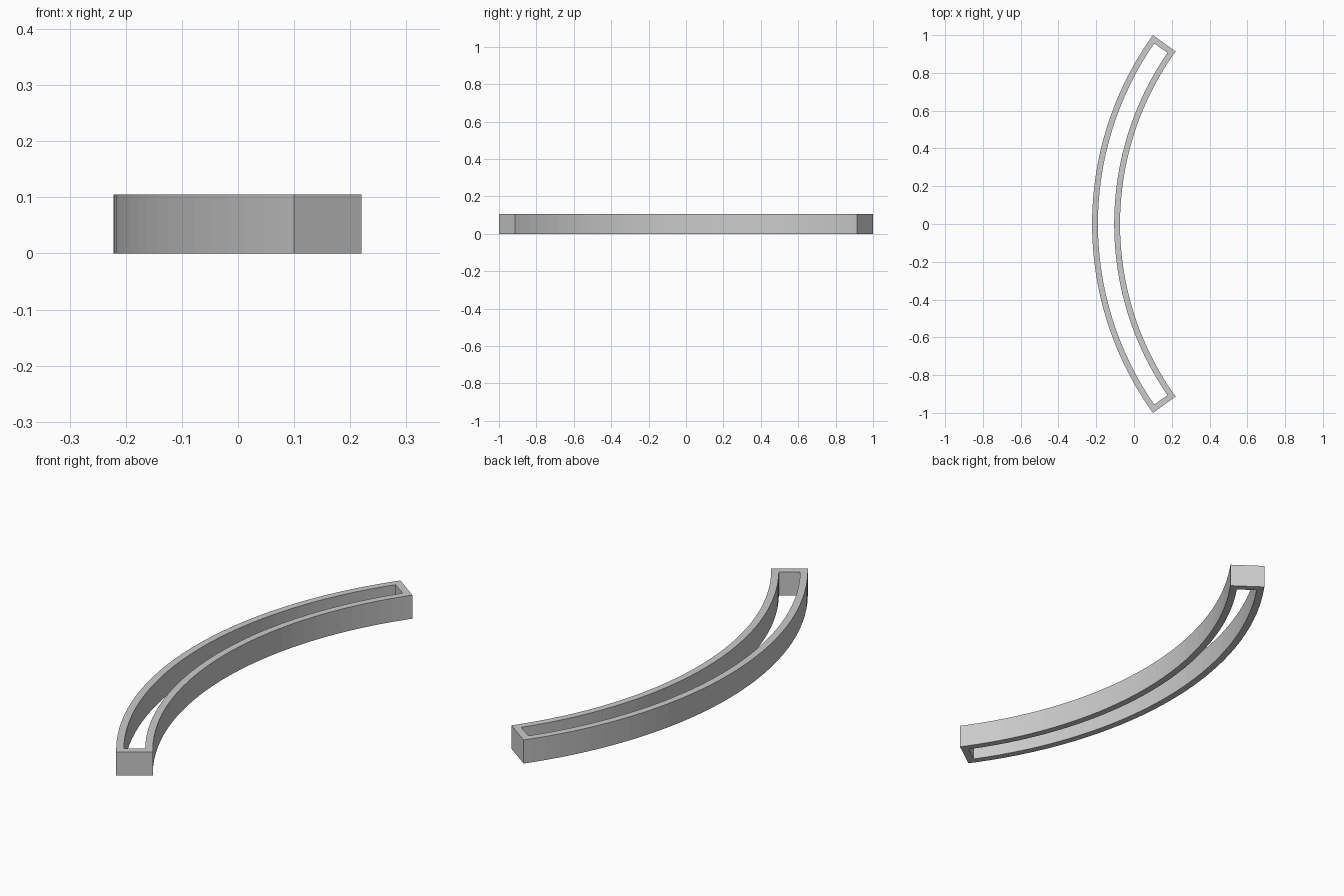
import bpy, bmesh, math

if "Cube" in bpy.data.objects:
    bpy.data.objects.remove(bpy.data.objects["Cube"])

CENTRE_X = 1.492                       # centre of the arc
R_OUT, R_IN = 1.714, 1.566             # outer and inner faces of the frame
WALL, HEIGHT = 0.031, 0.105
HALF = math.asin(1.0 / R_OUT)          # half of the arc's sweep
SEGMENTS = 32


def arc_angles():
    """Angles along the arc, with extra steps for the end walls."""
    inner = HALF - WALL / ((R_OUT + R_IN) / 2)
    steps = [-inner + 2 * inner * i / SEGMENTS for i in range(SEGMENTS + 1)]
    return [-HALF] + steps + [HALF]


# Curved open frame: flat plan with a slot, extruded upward
bm = bmesh.new()
radii = [R_OUT, R_OUT - WALL, R_IN + WALL, R_IN]
angles = arc_angles()
grid = [[bm.verts.new((CENTRE_X - r * math.cos(a), r * math.sin(a), 0))
         for r in radii] for a in angles]
last = len(angles) - 2
for i in range(last + 1):
    for j in range(3):
        if j == 1 and 0 < i < last:
            continue                   # the open slot
        bm.faces.new((grid[i][j], grid[i][j + 1],
                      grid[i + 1][j + 1], grid[i + 1][j]))
base = bm.faces[:]
top = bmesh.ops.extrude_face_region(bm, geom=base, use_keep_orig=True)
bmesh.ops.translate(bm, vec=(0, 0, HEIGHT),
                    verts=[g for g in top["geom"] if isinstance(g, bmesh.types.BMVert)])
bmesh.ops.recalc_face_normals(bm, faces=bm.faces[:])

mesh = bpy.data.meshes.new("curved_frame")
bm.to_mesh(mesh)
bm.free()
frame = bpy.data.objects.new("curved_frame", mesh)
bpy.context.collection.objects.link(frame)
